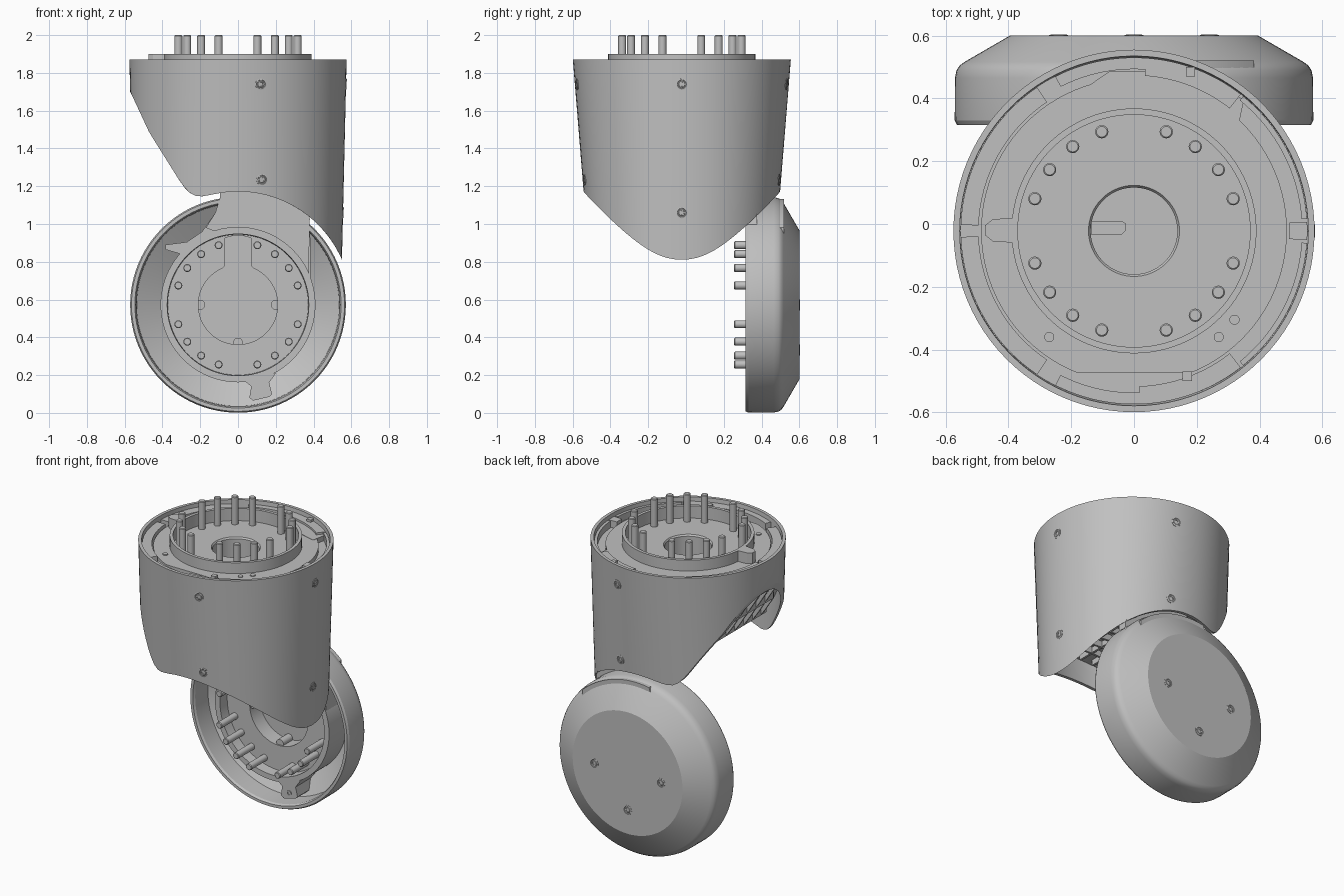
import bpy, bmesh
from math import sin, cos, pi, sqrt, radians, copysign
from mathutils import Vector

cube = bpy.data.objects.get("Cube")
if cube:
    bpy.data.objects.remove(cube)

grey = bpy.data.materials.new("plain_grey")
grey.use_nodes = True
grey.diffuse_color = (0.53, 0.53, 0.53, 1)
grey.node_tree.nodes["Principled BSDF"].inputs["Base Color"].default_value = grey.diffuse_color

N = 96
CY = -0.022     # housing axis, y
CZ = 0.572      # wheel axis, z
parts = []


def finish(name, bm):
    bmesh.ops.recalc_face_normals(bm, faces=bm.faces[:])
    mesh = bpy.data.meshes.new(name)
    bm.to_mesh(mesh)
    bm.free()
    mesh.materials.append(grey)
    ob = bpy.data.objects.new(name, mesh)
    bpy.context.collection.objects.link(ob)
    parts.append(ob)
    return ob


def bridge(name, loops, caps=(True, True), closed=False, mirror_cap=False):
    """Skin a series of equal-length loops."""
    bm = bmesh.new()
    rows = [[bm.verts.new(p) for p in loop] for loop in loops]
    n = len(rows[0])
    pairs = list(zip(rows, rows[1:]))
    if closed:
        pairs.append((rows[-1], rows[0]))
    for a, b in pairs:
        for i in range(n):
            j = (i + 1) % n
            bm.faces.new((a[i], a[j], b[j], b[i]))
    if caps[0]:
        bm.faces.new(rows[0])
    if caps[1]:
        bm.faces.new(rows[-1])
    if mirror_cap:
        last = rows[-1]
        for i in range(n // 2):
            quad = [last[i], last[i + 1], last[n - i - 1], last[(n - i) % n]]
            bm.faces.new(list(dict.fromkeys(quad)))
    return finish(name, bm)


def around(r, h, axis):
    """Circle (radius may depend on the angle) about the housing or wheel axis."""
    pts = []
    for i in range(N):
        t = 2 * pi * i / N
        q = r(t) if callable(r) else r
        u, v = q * cos(t), q * sin(t)
        pts.append((u, v + CY, h) if axis == "z" else (u, h, v + CZ))
    return pts


def lathe(name, profile, axis, caps=(True, True)):
    return bridge(name, [around(r, h, axis) for r, h in profile], caps)


def peg(name, start, direction, profile, n=20):
    """Small turned part along any direction."""
    q = Vector(direction).to_track_quat("Z", "Y")
    loops = [[Vector(start) + q @ Vector((r * cos(2 * pi * i / n), r * sin(2 * pi * i / n), h))
              for i in range(n)] for r, h in profile]
    return bridge(name, loops)


def prism(name, outline, a, b, axis="y"):
    def place(p, h):
        return {"y": (p[0], h, p[1]), "z": (p[0], p[1], h)}[axis]
    return bridge(name, [[place(p, a) for p in outline], [place(p, b) for p in outline]])


def arc(r, a, b, n=16):
    return [(r * cos(radians(a + (b - a) * i / n)), r * sin(radians(a + (b - a) * i / n)))
            for i in range(n + 1)]


# Lower edge of the housing as a height over x
EDGE = [(-0.57, 1.70), (-0.47, 1.485), (-0.31, 1.23), (-0.27, 1.175),
        (-0.23, 1.15), (-0.19, 1.146), (-0.1, 1.163)]


def bottom(x, lift=0):
    if x > EDGE[-1][0]:
        return CZ + sqrt(max(0.36 - x * x, 0)) + lift
    for (x0, z0), (x1, z1) in zip(EDGE, EDGE[1:]):
        if x <= x1:
            z = z0 + (z1 - z0) * max(0, (x - x0) / (x1 - x0))
            return min(z + lift, 1.77)


def wall_point(t, z, inset=0):
    """Tapered wall: round at the top, slightly squarer lower down."""
    k = (z - 0.8) / 1.07
    power = 2 / (2.2 - 0.2 * k)
    c, s = cos(t), sin(t)
    return ((0.55 + 0.025 * k - inset) * copysign(abs(c) ** power, c),
            (0.49 + 0.087 * k - inset) * copysign(abs(s) ** power, s) + CY, z)


def wall(inset, top=None, lift=0):
    """Loop on the wall, at a level or along the lower edge."""
    pts = []
    for i in range(N):
        t = 2 * pi * i / N
        z = top or 1.2
        for _ in range(0 if top else 14):
            z = bottom(wall_point(t, z, inset)[0], lift)
        pts.append(wall_point(t, z, inset))
    return pts


# Housing shell and the recessed core that closes it
bridge("housing_shell", [wall(0), wall(0, 1.87), wall(0.02, 1.87), wall(0.02)],
       (False, False), closed=True)
bridge("housing_core", [around(0.38, 1.8, "z"), wall(0.015, 1.8), wall(0.015, lift=0.16)],
       (False, False), mirror_cap=True)

# Rib grid under the core
for k in range(-4, 5):
    y = 0.09 * k
    half = 0.52 * sqrt(1 - (y / 0.5) ** 2)
    xs = [half * (i / 20 - 1) for i in range(41)]
    outline = [(x, bottom(x, 0.12)) for x in xs] + [(x, bottom(x, 0.18) + 0.01) for x in xs[::-1]]
    prism("rib_along", outline, CY + y - 0.007, CY + y + 0.007)
for k in range(-5, 6):
    x = 0.09 * k
    half = 0.47 * sqrt(1 - (x / 0.54) ** 2)
    low, high = bottom(x, 0.125), bottom(x, 0.19)
    prism("rib_across", [(x - 0.007, low), (x + 0.007, low), (x + 0.007, high), (x - 0.007, high)],
          CY - half, CY + half)

# Top mechanism: flat-sided plate, flange ring, central bore
def plate_loop(z):
    return [(x, max(-0.475, y), z) for x, y, _ in around(0.487, z, "z")]


bridge("body_plate", [plate_loop(1.795), plate_loop(1.83), around(0.38, 1.83, "z")], (False, False))
prism("plate_bulge", [(-0.16, 0.43), (-0.08, 0.485), (0.19, 0.485), (0.27, 0.45),
                      (0.35, 0.395), (0.33, 0.3), (0.0, 0.39)], 1.795, 1.832, "z")
lathe("top_flange", [(0.39, 1.78), (0.39, 1.9), (0.37, 1.9), (0.37, 1.82), (0.145, 1.82),
                     (0.138, 1.81), (0.138, 1.6)], "z", (False, True))
prism("bore_key", [(-0.135, -0.035), (-0.04, -0.035), (-0.025, -0.02), (-0.025, 0),
                   (-0.04, 0.01), (-0.135, 0.01)], 1.6, 1.66, "z")
prism("top_lug", [(-0.38, -0.06), (-0.45, -0.055), (-0.475, -0.035), (-0.475, -0.005),
                  (-0.45, 0.015), (-0.38, 0.02)], 1.79, 1.9, "z")
for a, b, r in ((52, 86, 0.495), (86, 117, 0.515), (124, 178, 0.495), (182, 236, 0.495),
                (243, 272, 0.515), (272, 308, 0.495), (-3, 3, 0.495), (4, 51, 0.535),
                (309, 356, 0.535)):
    outline = arc(r, a, b) + arc(0.552, b, a)
    prism("rim_ledge", [(x, y + CY) for x, y in outline], 1.79, 1.845, "z")
for x, y in ((0.18, 0.485), (0.17, -0.485)):
    prism("rim_tab", [(x - 0.015, y - 0.015), (x + 0.015, y - 0.015),
                      (x + 0.015, y + 0.015), (x - 0.015, y + 0.015)], 1.79, 1.86, "z")
for x, y in ((-0.27, -0.36), (0.27, -0.36), (0.32, -0.305)):
    peg("plate_stud", (x, y, 1.825), (0, 0, 1), [(0.016, 0), (0.016, 0.01)])

# Wheel-shaped lower cover, a thin dish
lathe("lower_cover", [(0.395, 0.6), (0.54, 0.516), (0.555, 0.505), (0.565, 0.49), (0.57, 0.465),
                      (0.571, 0.33), (0.564, 0.316), (0.546, 0.316), (0.539, 0.33),
                      (0.536, 0.455), (0.41, 0.53)], "y")


def keyhole(t):
    return max(0.21, min(0.365, 0.07 / max(abs(cos(t)), 0.01))) if sin(t) > 0 else 0.21


lathe("lower_flange", [(0.41, 0.53), (0.41, 0.35), (0.375, 0.35), (0.372, 0.42),
                       (keyhole, 0.42), (keyhole, 0.525)], "y", (False, True))
for x, z in ((-0.2, 0), (0.2, 0), (0, -0.2)):
    peg("cover_boss", (x, 0.43, CZ + z), (0, 1, 0), [(0.026, 0), (0.026, 0.1)])

# Neck joining the flange to the housing, and the lower lug
neck = [(x, z + CZ) for x, z in arc(0.39, 12, 128)]
neck += [(-0.3, 0.84), (-0.385, 0.865), (-0.385, 0.89), (-0.27, 0.905), (-0.19, 0.96), (-0.12, 1.06)]
neck += [(x, z + CZ) for x, z in arc(0.56, 100, 47)] + [(0.385, 0.7)]
prism("neck_plate", neck, 0.355, 0.52)
riser = [(x, z + CZ) for x, z in arc(0.41, 24, 108)]
riser += [(-0.17, 0.98), (-0.12, 1.06), (-0.095, 1.14), (-0.09, 1.38), (0.28, 1.35), (0.33, 1.15),
          (0.38, 1.03)]
prism("neck_riser", riser, 0.314, 0.375)
prism("lower_lug", [(0.0, 0.185), (0.04, 0.165), (0.07, 0.14), (0.06, 0.08), (0.08, 0.065),
                    (0.165, 0.085), (0.18, 0.1), (0.165, 0.16), (0.2, 0.21)], 0.355, 0.52)
peg("lug_stud", (0.12, 0.36, 0.11), (0, -1, 0), [(0.016, 0), (0.016, 0.01), (0.01, 0.01), (0.01, 0.002)])

# Coupling pins on both flanges, none on the four main directions
PIN = [(0.021, 0), (0.021, 0.176), (0.017, 0.18)]
for i in range(20):
    if i % 5:
        u, v = 0.332 * cos(i * pi / 10), 0.332 * sin(i * pi / 10)
        peg("top_pin", (u, v + CY, 1.82), (0, 0, 1), PIN)
        peg("lower_pin", (u, 0.435, v + CZ), (0, -1, 0), PIN)

# Screws with recessed sockets
SCREW = [(0.03, -0.012), (0.03, 0.002), (0.024, 0.003), (0.022, 0.001), (0.018, 0.001),
         (0.016, 0.003), (0.011, 0.003), (0.01, -0.004)]
for angle, low in ((0, 1.06), (78, 1.235), (-78, 1.235)):
    for z in (1.74, low):
        t = radians(angle)
        peg("housing_screw", wall_point(t, z), (cos(t), sin(t), -0.05), SCREW)
for x, z in ((-0.24, 0), (0.24, 0), (0, -0.24)):
    peg("cover_screw", (x, 0.6, CZ + z), (0, 1, 0), SCREW)

# Smooth curved walls, keep hard edges
bpy.ops.object.select_all(action="DESELECT")
for ob in parts:
    ob.select_set(True)
bpy.context.view_layer.objects.active = parts[0]
bpy.ops.object.shade_smooth_by_angle(angle=radians(25))
